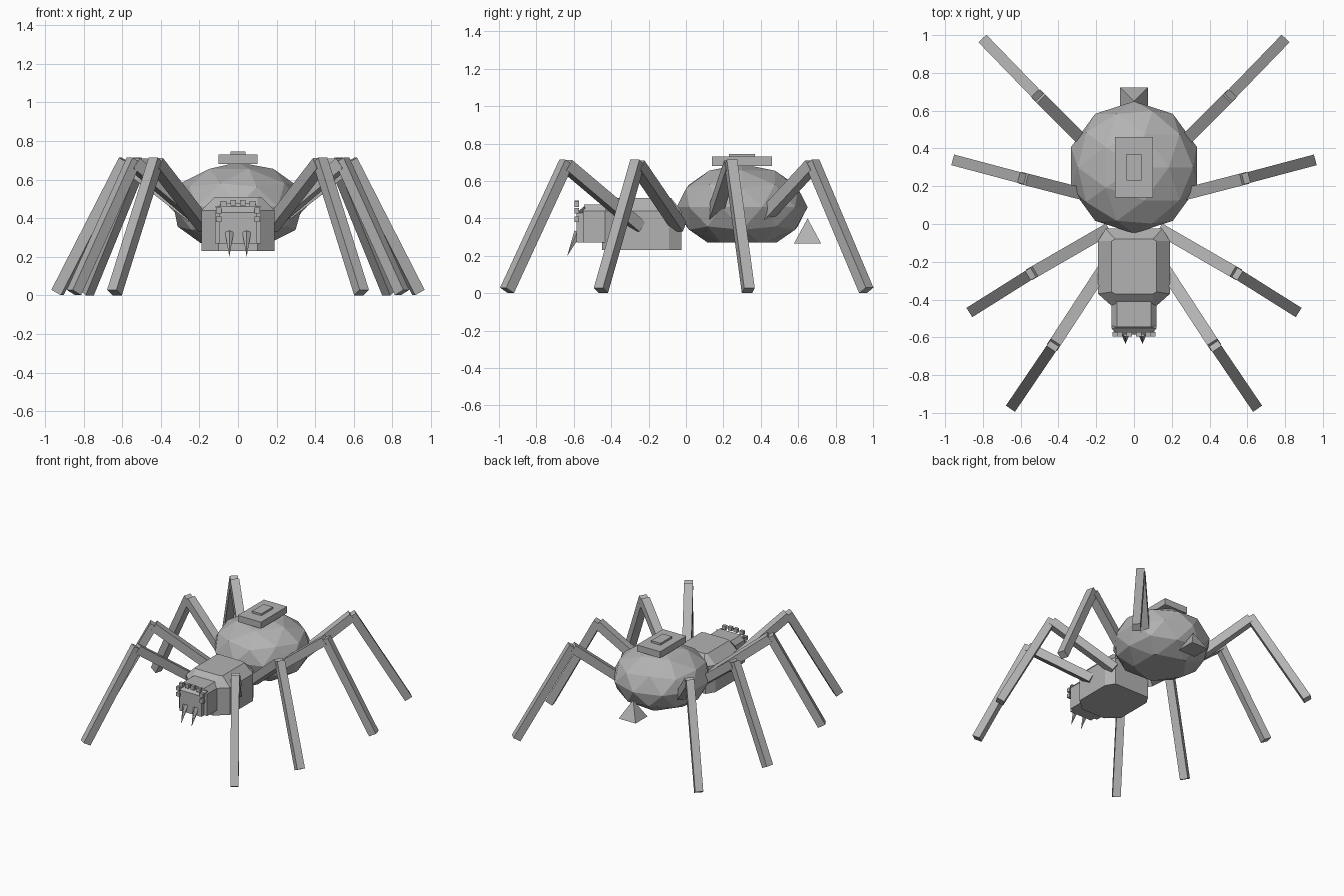
import bpy, bmesh
from mathutils import Vector, Matrix

old = bpy.data.objects.get("Cube")
if old:
    bpy.data.objects.remove(old, do_unlink=True)

grey = bpy.data.materials.new("plain_grey")
grey.use_nodes = True
colour = (0.45, 0.45, 0.45, 1)
grey.diffuse_color = colour
shader = next(n for n in grey.node_tree.nodes if n.type == 'BSDF_PRINCIPLED')
shader.inputs["Base Color"].default_value = colour


def finish(name, bm):
    bmesh.ops.recalc_face_normals(bm, faces=bm.faces)
    mesh = bpy.data.meshes.new(name)
    bm.to_mesh(mesh)
    bm.free()
    mesh.materials.append(grey)
    obj = bpy.data.objects.new(name, mesh)
    bpy.context.collection.objects.link(obj)
    return obj


def box(name, centre, size):
    bm = bmesh.new()
    bmesh.ops.create_cube(bm, size=1, matrix=Matrix.LocRotScale(Vector(centre), None, Vector(size)))
    return finish(name, bm)


def axes_along(start, end):
    # Rotation with local z on the axis and local x kept level
    z = (end - start).normalized()
    x = z.cross(Vector((0, 0, 1))).normalized()
    return Matrix((x, z.cross(x), z)).transposed().to_quaternion()


def beam(name, start, end, width):
    size = Vector((width, width, (end - start).length))
    bm = bmesh.new()
    bmesh.ops.create_cube(bm, size=1, matrix=Matrix.LocRotScale(
        (start + end) / 2, axes_along(start, end), size))
    return finish(name, bm)


def spike(name, start, end, radius, sides, turn=0):
    bm = bmesh.new()
    spin = Matrix.Rotation(turn, 4, 'Z')
    bmesh.ops.create_cone(bm, cap_ends=True, segments=sides, radius1=radius, radius2=0,
                          depth=(end - start).length, matrix=spin)
    q = Vector((0, 0, 1)).rotation_difference(end - start)
    bm.transform(Matrix.LocRotScale((start + end) / 2, q, None))
    return finish(name, bm)


def loft(name, layers):
    # Each layer is a height and the +x half of a mirrored outline
    bm = bmesh.new()
    rings = []
    for z, half in layers:
        outline = half + [(-x, y) for x, y in reversed(half)]
        rings.append([bm.verts.new((x, y, z)) for x, y in outline])
    count = len(rings[0])
    for low, high in zip(rings, rings[1:]):
        for i in range(count):
            j = (i + 1) % count
            bm.faces.new((low[i], low[j], high[j], high[i]))
    bm.faces.new(rings[0])
    bm.faces.new(rings[-1])
    return finish(name, bm)


# Faceted abdomen with a flat underside
bm = bmesh.new()
bmesh.ops.create_icosphere(bm, subdivisions=2, radius=1)
cut = bmesh.ops.bisect_plane(bm, geom=bm.verts[:] + bm.edges[:] + bm.faces[:],
                             plane_co=(0, 0, -0.82), plane_no=(0, 0, -1), clear_outer=True)
bmesh.ops.contextual_create(bm, geom=[e for e in cut["geom_cut"] if isinstance(e, bmesh.types.BMEdge)])
bm.transform(Matrix.LocRotScale(Vector((0, 0.3, 0.46)), None, Vector((0.35, 0.35, 0.23))))
finish("abdomen", bm)

# Raised plates on the back
box("back_plate", (0, 0.3, 0.705), (0.2, 0.32, 0.05))
box("small_back_plate", (0, 0.3, 0.735), (0.08, 0.14, 0.02))

# Tail pyramid
spike("spinneret", Vector((0, 0.65, 0.265)), Vector((0, 0.65, 0.4)), 0.103, 4, 0.7854)

# Chamfered thorax and head
side = [(0.1, -0.45), (0.19, -0.37), (0.19, -0.09), (0.15, -0.025)]
crown = [(0.1, -0.37), (0.12, -0.36), (0.12, -0.09), (0.1, -0.08)]
loft("thorax", [(0.23, side), (0.44, side), (0.51, crown)])
jaw = [(0.12, -0.55), (0.12, -0.4)]
brow = [(0.09, -0.545), (0.09, -0.4)]
loft("head", [(0.27, jaw), (0.44, jaw), (0.475, brow)])
snout = [(0.12, -0.55), (0.12, -0.54)]
tip = [(0.095, -0.585), (0.095, -0.54)]
loft("muzzle", [(0.27, tip), (0.3, tip), (0.43, tip), (0.46, snout)])

# Eyes and fangs
for s, label in ((1, "left"), (-1, "right")):
    for i, (x, z) in enumerate([(0.025, 0.48), (0.075, 0.475), (0.1, 0.44), (0.1, 0.395)]):
        box(f"{label}_eye_{i + 1}", (s * x, -0.583, z), (0.03, 0.024, 0.03))
    spike(f"{label}_fang", Vector((s * 0.045, -0.575, 0.325)),
          Vector((s * 0.045, -0.635, 0.2)), 0.024, 5)

# Four pairs of legs: hip, knee and foot in plan
legs = [
    ("front", (0.17, -0.25), (0.425, -0.64), (0.64, -0.957)),
    ("second", (0.15, -0.035), (0.54, -0.26), (0.85, -0.455)),
    ("third", (0.16, 0.13), (0.585, 0.24), (0.935, 0.333)),
    ("rear", (0.2, 0.37), (0.505, 0.675), (0.785, 0.964)),
]
for s, label in ((1, "left"), (-1, "right")):
    for name, hip, knee, foot in legs:
        h, k, f = (Vector((s * p[0], p[1], z))
                   for p, z in ((hip, 0.355), (knee, 0.685), (foot, 0.015)))
        beam(f"{label}_{name}_upper_leg", h, k, 0.064)
        beam(f"{label}_{name}_lower_leg", k + Vector((0, 0, 0.015)), f, 0.058)
